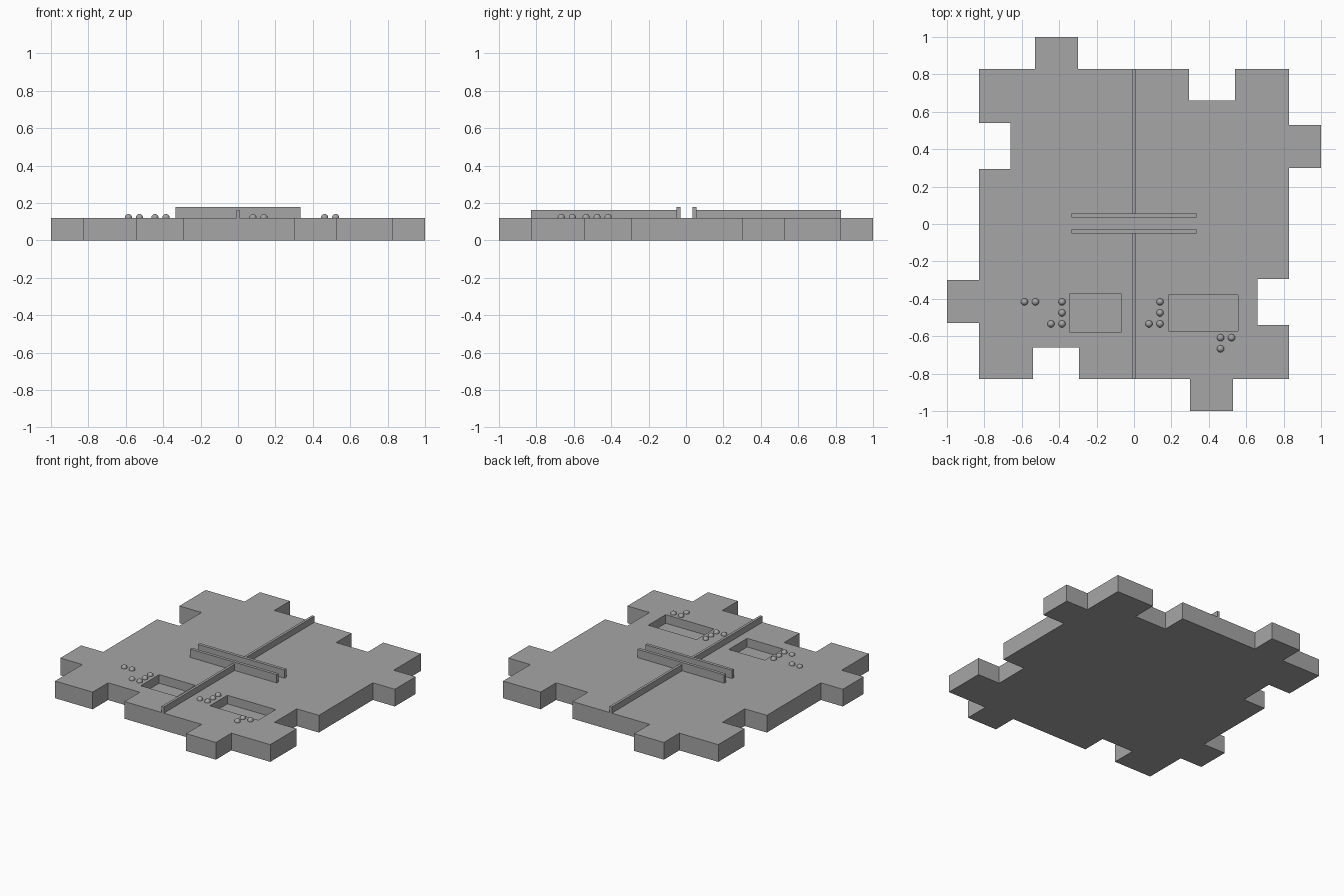
import bpy, bmesh
from math import pi
from mathutils import Matrix, Vector

cube = bpy.data.objects.get("Cube")
if cube:
    bpy.data.objects.remove(cube, do_unlink=True)

TOP = 0.12

grey = bpy.data.materials.new("plain grey")
grey.use_nodes = True
grey.diffuse_color = (0.38, 0.38, 0.38, 1)
grey.node_tree.nodes["Principled BSDF"].inputs["Base Color"].default_value = grey.diffuse_color


def finish(name, bm):
    bmesh.ops.recalc_face_normals(bm, faces=bm.faces)
    mesh = bpy.data.meshes.new(name)
    bm.to_mesh(mesh)
    bm.free()
    mesh.materials.append(grey)
    obj = bpy.data.objects.new(name, mesh)
    bpy.context.scene.collection.objects.link(obj)
    return obj


def box(name, x0, x1, y0, y1, z0, z1):
    bm = bmesh.new()
    centre = Vector((x0 + x1, y0 + y1, z0 + z1)) / 2
    size = Matrix.Diagonal((x1 - x0, y1 - y0, z1 - z0, 1))
    bmesh.ops.create_cube(bm, size=1, matrix=Matrix.Translation(centre) @ size)
    return finish(name, bm)


# Interlocking base: one edge with a notch and a tab, turned four times
edge = [(-0.83, -0.83), (-0.54, -0.83), (-0.54, -0.66), (-0.295, -0.66), (-0.295, -0.83),
        (0.3, -0.83), (0.3, -1), (0.53, -1), (0.53, -0.83)]
bm = bmesh.new()
outline = []
for turn in range(4):
    rot = Matrix.Rotation(turn * pi / 2, 3, 'Z')
    outline += [bm.verts.new(rot @ Vector((x, y, 0))) for x, y in edge]
floor = bm.faces.new(outline)
raised = bmesh.ops.extrude_face_region(bm, geom=[floor], use_keep_orig=True)
bmesh.ops.translate(bm, vec=(0, 0, TOP),
                    verts=[v for v in raised["geom"] if isinstance(v, bmesh.types.BMVert)])
base = finish("base_tile", bm)

# Two rectangular pockets sunk into the top
pockets = {"left": (0.184, 0.557, -0.572, -0.38), "right": (-0.346, -0.068, -0.577, -0.375)}
for side, area in pockets.items():
    cutter = box(side + "_pocket_cutter", *area, TOP - 0.06, TOP + 0.1)
    cutter.hide_render = True
    mod = base.modifiers.new(side + "_pocket", 'BOOLEAN')
    mod.operation = 'DIFFERENCE'
    mod.solver = 'EXACT'
    mod.object = cutter
    bpy.context.view_layer.objects.active = base
    bpy.ops.object.modifier_apply(modifier=mod.name)
    bpy.data.objects.remove(cutter, do_unlink=True)

# Centre walls and the two taller cross walls
for name, near, far in (("front", -0.051, -0.83), ("back", 0.055, 0.83)):
    box(name + "_centre_wall", -0.009, 0.009, min(near, far), max(near, far), TOP - 0.01, 0.163)
for name, y in (("front", -0.04), ("back", 0.045)):
    box(name + "_cross_wall", -0.334, 0.334, y - 0.011, y + 0.011, TOP - 0.01, 0.178)

# Clusters of small round studs
STEP = 0.059
clusters = {
    "right_outer": (-0.586, -0.416, [(0, 0), (1, 0)]),
    "right_inner": (-0.385, -0.416, [(0, 0), (0, -1), (0, -2), (-1, -2)]),
    "left_inner": (0.139, -0.416, [(0, 0), (0, -1), (0, -2), (-1, -2)]),
    "left_front": (0.463, -0.608, [(0, 0), (1, 0), (0, -1)]),
}
for name, (x, y, spots) in clusters.items():
    bm = bmesh.new()
    for i, j in spots:
        place = Matrix.Translation((x + i * STEP, y + j * STEP, TOP + 0.002))
        bmesh.ops.create_uvsphere(bm, u_segments=20, v_segments=12, radius=0.019, matrix=place)
    studs = finish(name + "_studs", bm)
    studs.data.shade_smooth()
